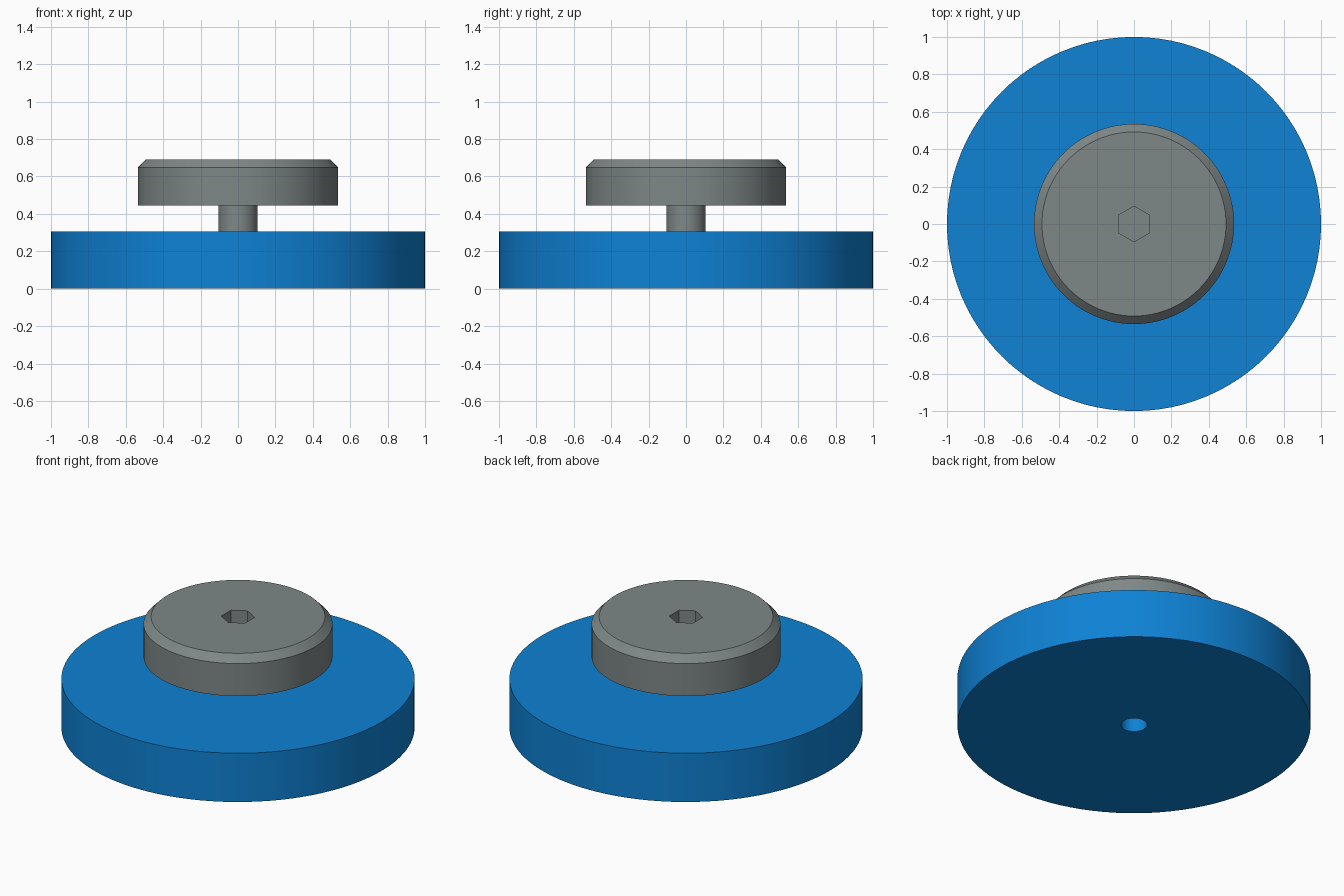
import bpy, bmesh, math

if "Cube" in bpy.data.objects:
    bpy.data.objects.remove(bpy.data.objects["Cube"])

SEGMENTS = 96


def material(name, color):
    m = bpy.data.materials.new(name)
    m.diffuse_color = (*color, 1)
    m.use_nodes = True
    m.node_tree.nodes["Principled BSDF"].inputs["Base Color"].default_value = m.diffuse_color
    return m


blue = material("blue", (0.0044, 0.223, 0.665))
grey = material("grey", (0.21, 0.242, 0.242))


def lathe(name, profile, mat, steps=SEGMENTS, start=0.0):
    """Spin a closed (radius, height) profile around z."""
    bm = bmesh.new()
    rings = []
    for r, z in profile:
        if r == 0:
            rings.append([bm.verts.new((0, 0, z))] * steps)
        else:
            angles = [start + 2 * math.pi * i / steps for i in range(steps)]
            rings.append([bm.verts.new((r * math.cos(a), r * math.sin(a), z)) for a in angles])
    for k, ring in enumerate(rings):
        nxt = rings[(k + 1) % len(rings)]
        for i in range(steps):
            j = (i + 1) % steps
            corners = list(dict.fromkeys((ring[i], ring[j], nxt[j], nxt[i])))
            if len(corners) > 2:
                bm.faces.new(corners)
    bmesh.ops.recalc_face_normals(bm, faces=bm.faces)
    mesh = bpy.data.meshes.new(name)
    bm.to_mesh(mesh)
    bm.free()
    mesh.materials.append(mat)
    ob = bpy.data.objects.new(name, mesh)
    bpy.context.collection.objects.link(ob)
    return ob


def activate(ob):
    bpy.ops.object.select_all(action='DESELECT')
    ob.select_set(True)
    bpy.context.view_layer.objects.active = ob


# Wide disc with a bore through its centre
base = lathe("base_disc", [(0.074, 0), (1, 0), (1, 0.305), (0.074, 0.305)], blue)

# Chamfered head and its stem, turned as one piece
head = lathe("screw_head", [(0, 0.305), (0.105, 0.305), (0.105, 0.445), (0.535, 0.445),
                            (0.535, 0.648), (0.492, 0.692), (0, 0.692)], grey)

# Hexagonal key socket, points along y
cutter = lathe("socket_cutter", [(0, 0.56), (0.095, 0.56), (0.095, 0.8), (0, 0.8)],
               grey, steps=6, start=math.pi / 6)
cutter.hide_render = True
socket = head.modifiers.new("socket", 'BOOLEAN')
socket.operation = 'DIFFERENCE'
socket.solver = 'EXACT'
socket.object = cutter
activate(head)
bpy.ops.object.modifier_apply(modifier=socket.name)
bpy.data.objects.remove(cutter)

# Smooth round walls, sharp rims
for ob in (base, head):
    activate(ob)
    bpy.ops.object.shade_smooth_by_angle(angle=math.radians(30))
